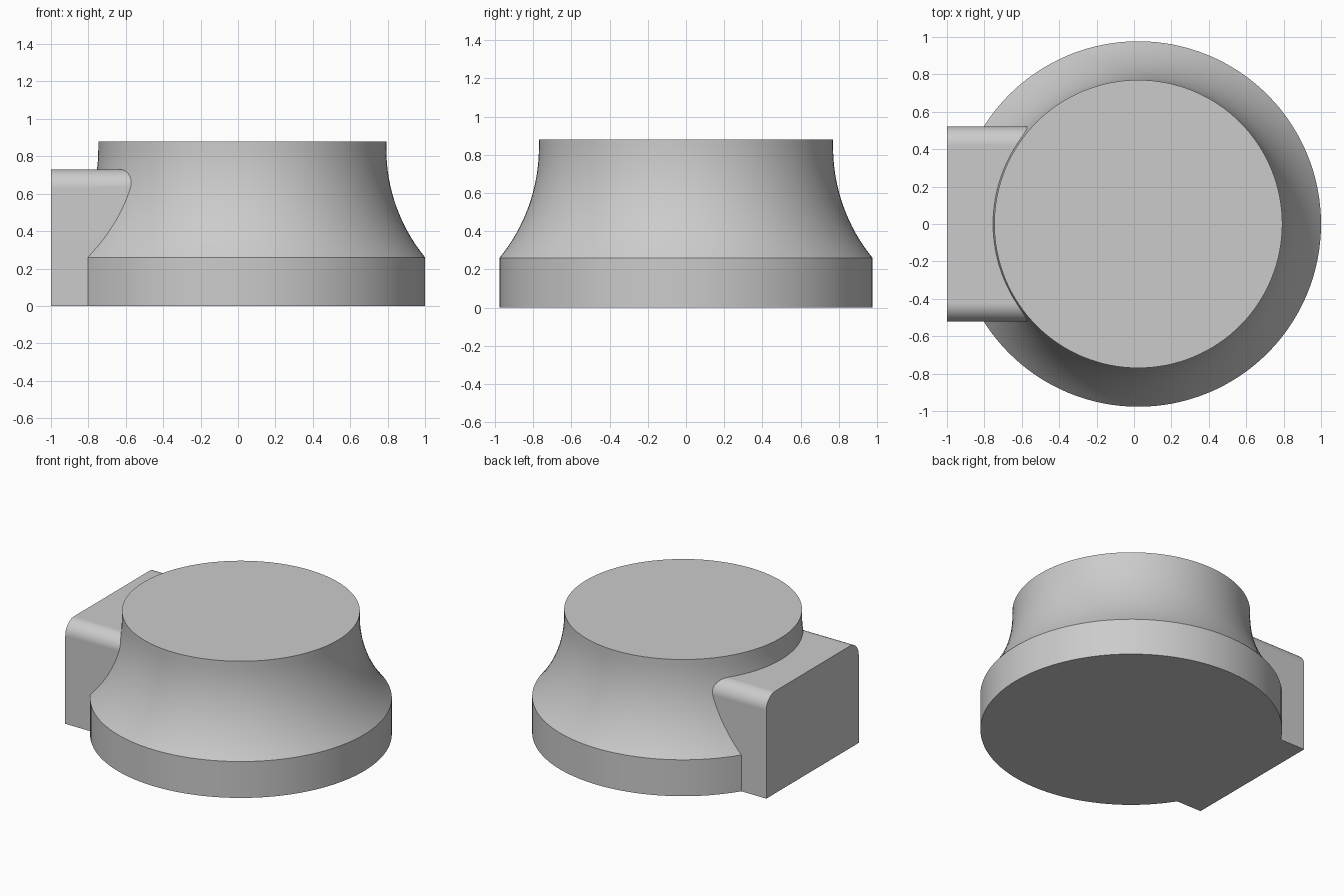
import bpy, bmesh, math

if "Cube" in bpy.data.objects:
    bpy.data.objects.remove(bpy.data.objects["Cube"])

CENTRE_X = 0.023
BASE_R, NECK_R = 0.977, 0.77
RIM_Z, TANGENT_Z, TOP_Z = 0.26, 0.84, 0.88
BLOCK_HALF_Y, BLOCK_TOP, FILLET = 0.522, 0.73, 0.1
SIDES = 128

grey = bpy.data.materials.new("plain grey")
grey.use_nodes = True
colour = (0.6, 0.6, 0.6, 1)
grey.diffuse_color = colour
grey.node_tree.nodes["Principled BSDF"].inputs["Base Color"].default_value = colour


def make_object(name, bm):
    bmesh.ops.recalc_face_normals(bm, faces=bm.faces)
    mesh = bpy.data.meshes.new(name)
    bm.to_mesh(mesh)
    bm.free()
    mesh.materials.append(grey)
    obj = bpy.data.objects.new(name, mesh)
    bpy.context.collection.objects.link(obj)
    return obj


# Round body: straight base band, concave flare, short straight neck
dx, dz = BASE_R - NECK_R, TANGENT_Z - RIM_Z
arc_r = (dx * dx + dz * dz) / (2 * dx)
sweep = math.asin(dz / arc_r)
profile = [(BASE_R, 0)]
for i in range(17):
    a = sweep * (1 - i / 16)
    profile.append((NECK_R + arc_r * (1 - math.cos(a)), TANGENT_Z - arc_r * math.sin(a)))
profile.append((NECK_R, TOP_Z))

bm = bmesh.new()
rings = []
for r, z in profile:
    angles = [2 * math.pi * k / SIDES for k in range(SIDES)]
    rings.append([bm.verts.new((CENTRE_X + r * math.cos(a), r * math.sin(a), z)) for a in angles])
for low, high in zip(rings, rings[1:]):
    for k in range(SIDES):
        n = (k + 1) % SIDES
        bm.faces.new((low[k], low[n], high[n], high[k]))
bm.faces.new(rings[0][::-1])
bm.faces.new(rings[-1])
body = make_object("flared_body", bm)

# Side block with its two long upper edges rounded
section = [(-BLOCK_HALF_Y, 0), (BLOCK_HALF_Y, 0)]
for i in range(21):
    step = i if i <= 10 else i - 1
    a = math.pi * step / 20 if i <= 10 else math.pi / 2 + math.pi * (i - 11) / 18
    side = 1 if i <= 10 else -1
    section.append((side * (BLOCK_HALF_Y - FILLET) + FILLET * math.cos(a),
                    BLOCK_TOP - FILLET + FILLET * math.sin(a)))
bm = bmesh.new()
end = bm.faces.new([bm.verts.new((-1, y, z)) for y, z in section])
moved = bmesh.ops.extrude_face_region(bm, geom=[end], use_keep_orig=True)["geom"]
bmesh.ops.translate(bm, vec=(1, 0, 0), verts=[v for v in moved if isinstance(v, bmesh.types.BMVert)])
block = make_object("side_block", bm)
block.hide_render = True

# Join both into one clean solid
union = body.modifiers.new("join_block", "BOOLEAN")
union.operation = "UNION"
union.solver = "EXACT"
union.object = block
for obj in bpy.context.view_layer.objects:
    obj.select_set(False)
body.select_set(True)
bpy.context.view_layer.objects.active = body
bpy.ops.object.modifier_apply(modifier=union.name)
bpy.data.objects.remove(block)

# Smooth curved walls, crisp rims
bpy.ops.object.shade_smooth_by_angle(angle=math.radians(25))
weighted = body.modifiers.new("even_shading", "WEIGHTED_NORMAL")
weighted.keep_sharp = True
